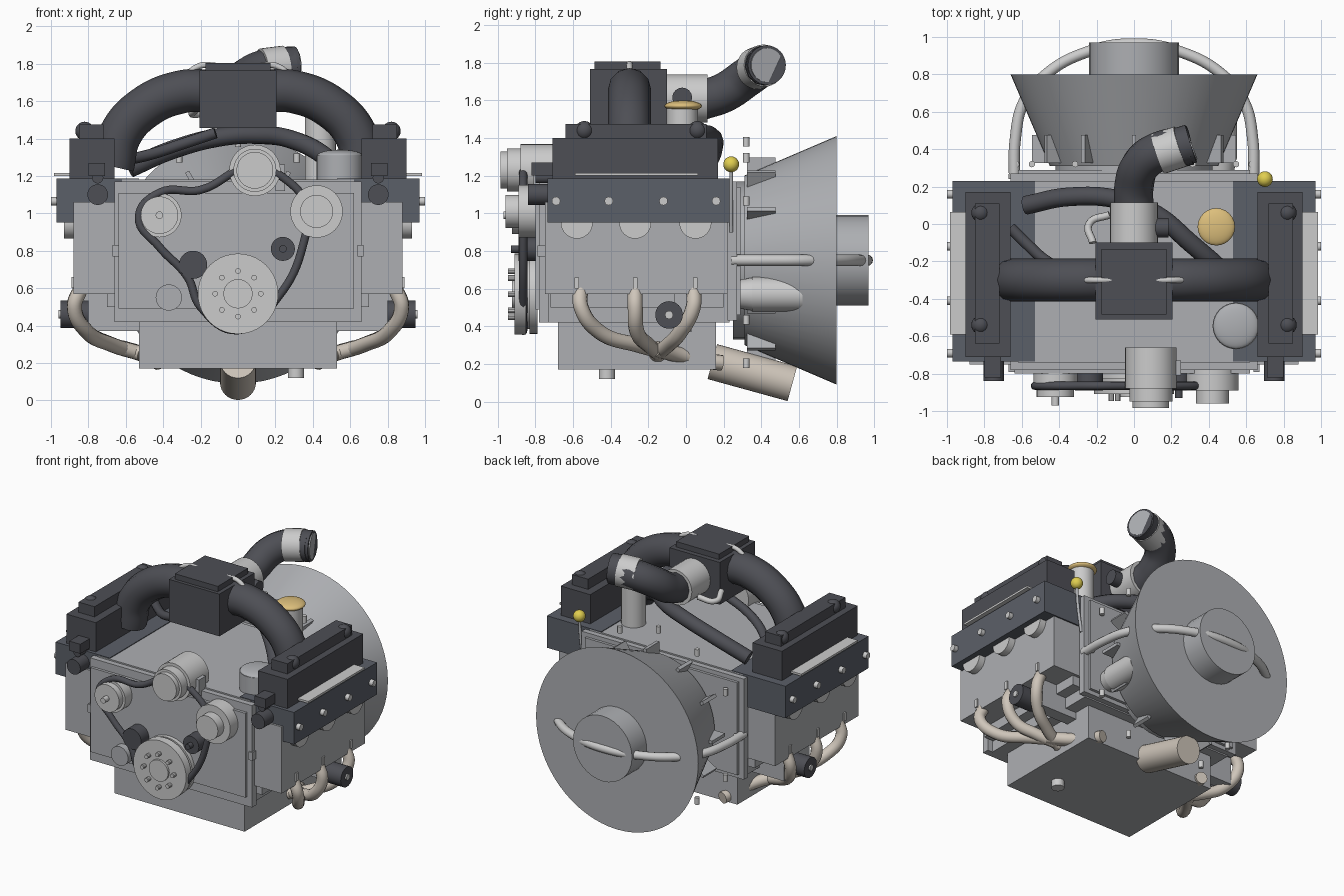
import bpy, math
from mathutils import Vector

if "Cube" in bpy.data.objects:
    bpy.data.objects.remove(bpy.data.objects["Cube"])

def material(name, rgb):
    m = bpy.data.materials.new(name)
    m.diffuse_color = (*rgb, 1)
    m.use_nodes = True
    m.node_tree.nodes["Principled BSDF"].inputs["Base Color"].default_value = m.diffuse_color
    return m

DARK = material("charcoal", (0.075, 0.077, 0.09))
SLATE = material("slate", (0.105, 0.115, 0.14))
BEIGE = material("beige_pipe", (0.62, 0.56, 0.49))
GOLD = material("gold", (0.72, 0.52, 0.2))
YELLOW = material("yellow", (0.75, 0.62, 0.08))
STEEL = material("steel", (0.42, 0.43, 0.45))
LIGHT = material("light_metal", (0.6, 0.61, 0.63))

def finish(o, name, mat):
    o.name = name
    if mat:
        o.data.materials.append(mat)
    return o

def box(name, x, y, z, mat=STEEL):
    """Box from (min, max) ranges."""
    r = (x, y, z)
    bpy.ops.mesh.primitive_cube_add(size=1, location=[(a + b) / 2 for a, b in r])
    o = bpy.context.object
    o.scale = [abs(b - a) for a, b in r]
    return finish(o, name, mat)

def cyl(name, a, b, r, mat=LIGHT, r2=None, n=32):
    """Cylinder or cone from point a to point b."""
    a, b = Vector(a), Vector(b)
    bpy.ops.mesh.primitive_cone_add(vertices=n, radius1=r, radius2=r if r2 is None else r2,
                                    depth=(b - a).length, location=(a + b) / 2)
    o = bpy.context.object
    o.rotation_euler = (b - a).to_track_quat('Z', 'Y').to_euler()
    return finish(o, name, mat)

def tube(name, pts, r, mat=DARK, closed=False):
    """Smooth round hose through the given points."""
    c = bpy.data.curves.new(name, 'CURVE')
    c.dimensions = '3D'
    c.bevel_depth, c.bevel_resolution, c.resolution_u = r, 4, 8
    c.use_fill_caps = True
    s = c.splines.new('BEZIER')
    s.bezier_points.add(len(pts) - 1)
    for p, co in zip(s.bezier_points, pts):
        p.co = co
        p.handle_left_type = p.handle_right_type = 'AUTO'
    s.use_cyclic_u = closed
    o = bpy.data.objects.new(name, c)
    bpy.context.collection.objects.link(o)
    return finish(o, name, mat)

def ball(name, loc, r, mat, sz=1):
    bpy.ops.mesh.primitive_uv_sphere_add(segments=24, ring_count=12, radius=r, location=loc)
    o = bpy.context.object
    o.scale.z = sz
    return finish(o, name, mat)

# Block, end plates and oil pan
box("engine_block", (-.62, .62), (-.74, .23), (.42, 1.18))
box("front_plate", (-.66, .66), (-.78, -.73), (.42, 1.17))
box("timing_cover", (-.64, .62), (-.8, -.77), (.49, 1.11))
box("rear_plate", (-.66, .66), (.22, .27), (.43, 1.17))
box("rear_cover", (-.62, .62), (.26, .29), (.46, 1.14))
box("oil_pan", (-.53, .53), (-.68, .16), (.17, .45))
cyl("drain_plug", (.31, -.42, .12), (.31, -.42, .18), .043)

# Cylinder banks, mirrored left and right
for s, side in ((1, "right"), (-1, "left")):
    def X(a, b):
        return tuple(sorted((s * a, s * b)))
    box(f"head_{side}", X(.6, .88), (-.75, .22), (.57, 1.06))
    box(f"head_inner_{side}", X(.55, .7), (-.72, .2), (.5, 1.16))
    box(f"valve_cover_{side}", X(.53, .97), (-.735, .23), (.95, 1.185), SLATE)
    box(f"intake_base_{side}", X(.66, .9), (-.71, .17), (1.18, 1.4), DARK)
    box(f"intake_cap_{side}", X(.72, .85), (-.64, .11), (1.39, 1.475), DARK)
    box(f"heat_plate_{side}", X(.8, .985), (-.59, .065), (1.2, 1.215), LIGHT)
    box(f"engine_mount_{side}", X(.5, .82), (-.06, .03), (.37, .58))
    for z in (.8,):
        box(f"plate_lug_{side}", X(.64, .67), (-.79, -.74), (z - .03, z + .03))
    for y in (-.69, -.41, -.12, .16):
        cyl(f"cover_bolt_{side}", (s * .95, y, 1.065), (s * 1.0, y, 1.065), .023, n=12)
    for y in (-.58, -.27, .05):
        cyl(f"port_boss_{side}", (s * .8, y, .95), (s * .93, y, .95), .085)
        box(f"head_fin_{side}", X(.87, .89), (y - .012, y + .012), (.6, .66), LIGHT)
    cyl(f"sensor_{side}", (s * .75, -.7, 1.1), (s * .75, -.84, 1.1), .055, DARK)
    cyl(f"sensor_small_{side}", (s * .75, -.7, 1.19), (s * .75, -.8, 1.19), .03, DARK)
    box(f"sensor_box_{side}", X(.71, .8), (-.82, -.7), (1.2, 1.27), DARK)
    for y in (-.54, .06):
        ball(f"cap_knob_{side}", (s * .82, y, 1.44), .05, DARK)

    # Exhaust headers with oxygen sensor
    for y0, ym, y1 in ((-.56, -.46, -.06), (-.27, -.26, -.14), (.04, -.03, -.16)):
        tube(f"header_{side}", [(s * .84, y0, .6), (s * .875, y0 * .97 + ym * .03, .5),
             (s * .81, ym, .37), (s * .68, (ym + y1) / 2, .3),
             (s * .52, y1, .25)], .04, BEIGE)
    tube(f"collector_{side}", [(s * .62, -.16, .28), (s * .52, -.04, .25), (s * .46, .08, .22),
                               (s * .43, .19, .205)], .042, BEIGE)
    cyl(f"oxygen_sensor_{side}", (s * .8, -.09, .46), (s * .95, -.09, .46), .073, DARK)
    cyl(f"sensor_tip_{side}", (s * .94, -.09, .46), (s * .96, -.09, .46), .022, LIGHT, n=12)

    # Arched intake runner and vacuum line
    tube(f"intake_runner_{side}", [(s * .15, -.3, 1.655), (s * .3, -.3, 1.65), (s * .5, -.3, 1.565),
                                   (s * .63, -.3, 1.42), (s * .67, -.3, 1.25)], .115)
    tube(f"vacuum_line_{side}", [(s * .12, -.3, 1.79), (s * .2, -.3, 1.79), (s * .28, -.3, 1.74)],
         .016, LIGHT)

# Plenum box, throttle body and inlet elbow
box("plenum", (-.205, .205), (-.51, -.1), (1.455, 1.765), DARK)
box("plenum_lid", (-.175, .175), (-.485, -.135), (1.76, 1.805), DARK)
cyl("throttle_body", (0, -.12, 1.61), (0, .115, 1.61), .128)
cyl("throttle_actuator", (.1, -.02, 1.615), (.185, -.02, 1.615), .052, DARK)
tube("inlet_elbow", [(0, .08, 1.6), (0, .2, 1.64), (.04, .32, 1.72), (.14, .39, 1.77),
                     (.3, .42, 1.785)], .105)
cyl("elbow_clamp", (.13, .375, 1.77), (.25, .415, 1.785), .112)
cyl("elbow_mouth", (.24, .41, 1.785), (.305, .43, 1.787), .105, DARK)
cyl("elbow_opening", (.3, .428, 1.787), (.308, .431, 1.787), .09, STEEL)

# Coolant hoses over the block
tube("coolant_hose", [(-.58, .1, 1.24), (-.35, .145, 1.34), (-.08, .13, 1.41), (.12, .05, 1.42),
                      (.3, -.1, 1.39), (.47, -.25, 1.3), (.56, -.35, 1.2)], .05)
tube("breather_hose", [(-.66, -.02, 1.28), (-.58, -.1, 1.29), (-.45, -.21, 1.32), (-.3, -.27, 1.37),
                       (-.12, -.29, 1.43)], .03)
tube("plenum_stay", [(-.22, -.1, 1.56), (-.24, 0, 1.53), (-.13, .05, 1.55)], .02, LIGHT)

# Oil filler, dipstick and round canister
cyl("filler_neck", (.44, -.02, 1.15), (.44, -.02, 1.56), .083)
ball("filler_cap", (.44, -.015, 1.57), .1, GOLD, .3)
tube("dipstick_rod", [(.66, .24, .9), (.69, .24, 1.1), (.7, .24, 1.25)], .01, STEEL)
ball("dipstick_knob", (.7, .24, 1.26), .042, YELLOW)
cyl("canister", (.545, -.545, 1.15), (.545, -.545, 1.31), .125, STEEL)
ball("canister_top", (.545, -.545, 1.31), .122, STEEL, .25)

# Accessory drive: (name, x, z, [(radius, y_back, y_front), ...], material)
for name, x, z, steps, mat in (
        ("alternator", .09, 1.23, ((.137, -.66, -.88), (.115, -.86, -.95), (.098, -.94, -.985)), LIGHT),
        ("pump_pulley", .42, 1.01, ((.14, -.77, -.89), (.088, -.88, -.96)), LIGHT),
        ("left_pulley", -.42, .99, ((.118, -.77, -.88), (.1, -.87, -.925), (.02, -.92, -.97)), LIGHT),
        ("idler_left", -.24, .725, ((.075, -.79, -.89),), DARK),
        ("idler_right", .24, .81, ((.064, -.79, -.89), (.02, -.88, -.93)), DARK),
        ("seal_cover", -.37, .55, ((.07, -.79, -.85),), STEEL),
        ("crank_pulley", 0, .57, ((.21, -.79, -.83), (.185, -.82, -.86), (.215, -.85, -.91),
                                  (.078, -.9, -.925)), LIGHT)):
    for i, (r, y0, y1) in enumerate(steps):
        cyl(f"{name}_{i}", (x, y0, z), (x, y1, z), r, mat, n=40)
box("alternator_bracket", (.2, .25), (-.81, -.73), (1.12, 1.26))
for i in range(8):
    a = i * math.pi / 4
    p = .122 * math.cos(a), .57 + .122 * math.sin(a)
    cyl("crank_bolt", (p[0], -.9, p[1]), (p[0], -.945, p[1]), .015, n=10)
belt = [(-.2, .5), (-.27, .66), (-.42, .82), (-.53, .98), (-.42, 1.11), (-.2, 1.125), (.08, 1.25),
        (.27, 1.17), (.36, 1.05), (.345, .82), (.22, .56), (0, .375)]
tube("drive_belt", [(x, -.865, z) for x, z in belt], .022, DARK, True)

# Bell housing with ribs, bolts and output hub
cyl("bell_housing", (0, .31, .75), (0, .8, .75), .45, STEEL, .66, 64)
cyl("bell_neck", (0, .25, .75), (0, .33, .75), .42, STEEL)
cyl("output_hub", (0, .79, .75), (0, .97, .75), .24, STEEL)
for i in range(12):
    a = i * math.pi / 6
    c, s = math.cos(a), math.sin(a)
    cyl("bell_bolt", (.63 * c, .32, .725 + .63 * s), (.63 * c, .32, .775 + .63 * s), .017, n=12)
    rib = box("bell_rib", (-.05, .05), (.33, .48), (-.012, .012))
    rib.location = (.495 * c, .4, .75 + .495 * s)
    rib.rotation_euler = (0, -a, 0)
loop = [(.64, .24), (.635, .45), (.59, .65), (.47, .8), (.25, .92)]
tube("cooler_line", [(x, y, .75) for x, y in loop] + [(0, .963, .75)]
     + [(-x, y, .75) for x, y in reversed(loop)], .03, LIGHT)

# Starter motor and tailpipe
cyl("starter_nose", (.46, .28, .57), (.46, .36, .57), .075, LIGHT, .09)
cyl("starter_body", (.46, .35, .57), (.46, .62, .57), .092, LIGHT)
cyl("tailpipe", (0, .14, .212), (0, .565, .095), .096, BEIGE)

# Meshes from hoses, smooth shading with sharp edges
bpy.ops.object.select_all(action='SELECT')
bpy.context.view_layer.objects.active = bpy.data.objects["engine_block"]
bpy.ops.object.convert(target='MESH')
bpy.ops.object.shade_smooth_by_angle(angle=math.radians(35))
